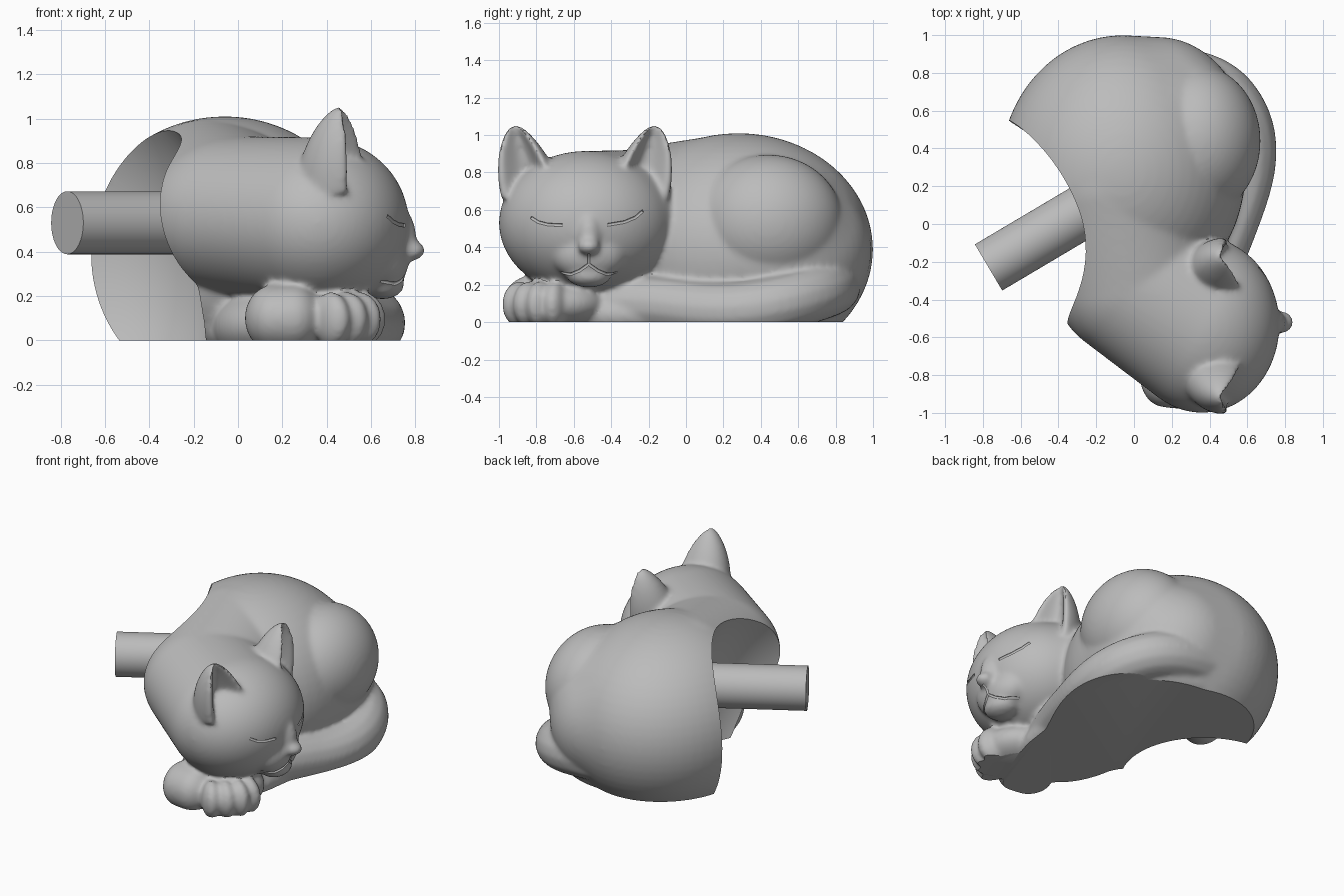
import bpy, bmesh, math
from mathutils import Vector, Matrix

if "Cube" in bpy.data.objects:
    bpy.data.objects.remove(bpy.data.objects["Cube"])

grey = bpy.data.materials.new("warm_grey")
grey.diffuse_color = (0.5, 0.5, 0.5, 1)
grey.use_nodes = True
grey.node_tree.nodes["Principled BSDF"].inputs["Base Color"].default_value = grey.diffuse_color
scene = bpy.context.scene


def add_object(name, mesh):
    ob = bpy.data.objects.new(name, mesh)
    scene.collection.objects.link(ob)
    return ob


def from_bmesh(name, bm):
    bmesh.ops.recalc_face_normals(bm, faces=bm.faces)
    mesh = bpy.data.meshes.new(name)
    bm.to_mesh(mesh)
    bm.free()
    return add_object(name, mesh)


def hull(name, *blobs):
    # Skin stretched over ellipsoids given as (centre, radii)
    bm = bmesh.new()
    for loc, radii in blobs:
        bmesh.ops.create_uvsphere(bm, u_segments=64, v_segments=32, radius=1,
                                  matrix=Matrix.Translation(loc) @ Matrix.Diagonal((*radii, 1)))
    res = bmesh.ops.convex_hull(bm, input=bm.verts)
    keep = {g for g in res['geom'] if isinstance(g, bmesh.types.BMFace)}
    bmesh.ops.delete(bm, geom=[f for f in bm.faces if f not in keep], context='FACES')
    bmesh.ops.delete(bm, geom=[v for v in bm.verts if not v.link_faces], context='VERTS')
    return from_bmesh(name, bm)


def ellipsoid(name, loc, radii, turn=0, seg=64, lean=0):
    bm = bmesh.new()
    bmesh.ops.create_uvsphere(bm, u_segments=seg, v_segments=seg // 2, radius=1)
    shear = Matrix.Identity(4)
    shear[0][2] = lean
    bm.transform(Matrix.Translation(loc) @ shear @ Matrix.Rotation(math.radians(turn), 4, 'Z')
                 @ Matrix.Diagonal((*radii, 1)))
    return from_bmesh(name, bm)


def tube(name, pts, radius, kind='NURBS'):
    cu = bpy.data.curves.new(name, 'CURVE')
    cu.dimensions = '3D'
    cu.bevel_depth, cu.bevel_resolution, cu.use_fill_caps = radius, 5, True
    sp = cu.splines.new(kind)
    sp.points.add(len(pts) - 1)
    for i, p in enumerate(pts):
        sp.points[i].co = (*p, 1)
    if kind == 'NURBS':
        sp.use_endpoint_u, sp.order_u = True, 4
    ob = add_object(name, cu)
    mesh = baked(ob)
    bpy.data.objects.remove(ob)
    return add_object(name, mesh)


def baked(ob):
    dg = bpy.context.evaluated_depsgraph_get()
    return bpy.data.meshes.new_from_object(ob.evaluated_get(dg))


def bake(ob):
    mesh = baked(ob)
    ob.modifiers.clear()
    ob.data = mesh


def cut(ob, cutter):
    m = ob.modifiers.new("cut", 'BOOLEAN')
    m.operation, m.solver, m.object = 'DIFFERENCE', 'EXACT', cutter
    bake(ob)
    bpy.data.objects.remove(cutter)


def ear(name, side):
    # Stacked hollow sections with a round lip, turned a little outwards
    bm = bmesh.new()
    rings, n = [], 40
    base = Vector((0.455, -0.54 + side * 0.275, 0.66))
    tip = Vector((0.465, -0.54 + side * 0.375, 1.06))
    turn = Matrix.Rotation(side * math.radians(15), 3, 'Z')
    for k in range(17):
        t = k / 16
        c = base.lerp(tip, t)
        w = 0.96 * (1 - t ** 1.9) ** 0.7 + 0.04
        ring = []
        for i in range(n):
            a = 2 * math.pi * i / n
            cx = math.cos(a)
            depth = 0.2 * cx if cx < 0 else 0.24 * cx - 0.29 * cx ** 3
            ring.append(bm.verts.new(c + turn @ Vector((depth * w, 0.17 * w * math.sin(a), 0))))
        rings.append(ring)
    for r0, r1 in zip(rings, rings[1:]):
        for i in range(n):
            bm.faces.new((r0[i], r0[(i + 1) % n], r1[(i + 1) % n], r1[i]))
    bm.faces.new(rings[0])
    bm.faces.new(rings[-1])
    return from_bmesh(name, bm)


# Body, head and limbs
back = ((-0.06, 0.28, 0.39), (0.65, 0.72, 0.62))
rump = ((0.13, 0.40, 0.38), (0.48, 0.59, 0.48))
flank = ((0.30, 0.49, 0.47), (0.31, 0.38, 0.35))
neck = ((0.0, -0.29, 0.56), (0.43, 0.42, 0.36))
head = ((0.36, -0.535, 0.53), (0.41, 0.465, 0.385))
parts = [
    hull("trunk", back, rump, flank),
    hull("shoulder", ((-0.12, 0.2, 0.58), (0.42, 0.42, 0.42)), neck),
    hull("head_and_neck", neck, head),
    ellipsoid("haunch", (0.335, 0.44, 0.53), (0.335, 0.40, 0.365)),
    hull("underside", ((0.1, 0.33, 0.04), (0.53, 0.5, 0.14)), ((0.24, -0.3, 0.04), (0.3, 0.42, 0.16))),
    ellipsoid("chest", (0.2, -0.25, 0.06), (0.32, 0.5, 0.2)),
    ellipsoid("muzzle", (0.64, -0.52, 0.36), (0.13, 0.2, 0.14)),
    ellipsoid("nose_bridge", (0.68, -0.52, 0.46), (0.125, 0.085, 0.17)),
    ellipsoid("nose", (0.785, -0.52, 0.405), (0.06, 0.06, 0.045)),
    ellipsoid("chin", (0.65, -0.52, 0.25), (0.1, 0.12, 0.065)),
    hull("left_paw", ((0.16, -0.80, 0.10), (0.13, 0.17, 0.15)), ((0.25, -0.82, 0.10), (0.13, 0.16, 0.15))),
    ellipsoid("right_arm", (0.40, -0.68, 0.1), (0.22, 0.25, 0.13)),
    tube("tail", [(0.05, 0.78, 0.2), (0.35, 0.81, 0.19), (0.58, 0.64, 0.13), (0.63, 0.34, 0.06),
                  (0.53, 0.05, 0.06), (0.43, -0.2, 0.11), (0.33, -0.45, 0.1)], 0.15),
    ear("left_ear", -1), ear("right_ear", 1),
]
for i, (x, y) in enumerate([(0.42, -0.89), (0.49, -0.84), (0.545, -0.78), (0.56, -0.70)]):
    parts.append(ellipsoid("toe_%d" % i, (x, y, 0.095), (0.11, 0.065, 0.125), -50 + 12 * i, 32))

# Fuse into one soft skin
bm = bmesh.new()
for p in parts:
    bm.from_mesh(p.data)
    bpy.data.objects.remove(p)
cat = from_bmesh("sleeping_cat", bm)
m = cat.modifiers.new("skin", 'REMESH')
m.mode, m.voxel_size = 'VOXEL', 0.0135
m = cat.modifiers.new("soften", 'SMOOTH')
m.factor, m.iterations = 0.5, 16
bake(cat)

# Closed eyes and mouth pressed into the face
lines = [
    [(-0.83, 0.56), (-0.79, 0.535), (-0.74, 0.522), (-0.66, 0.518)],
    [(-0.23, 0.595), (-0.27, 0.56), (-0.33, 0.535), (-0.42, 0.52)],
    [(-0.67, 0.265), (-0.62, 0.255), (-0.57, 0.275), (-0.52, 0.31),
     (-0.47, 0.275), (-0.42, 0.255), (-0.37, 0.265)],
    [(-0.52, 0.365), (-0.52, 0.31)],
]
grooves = []
for pts in lines:
    fine = [Vector(a).lerp(Vector(b), k / 4) for a, b in zip(pts, pts[1:]) for k in range(4)]
    fine.append(Vector(pts[-1]))
    path = []
    for p in fine:
        ok, hit, _, _ = cat.ray_cast(Vector((2, p.x, p.y)), Vector((-1, 0, 0)))
        path.append(hit if ok else Vector((0.7, p.x, p.y)))
    grooves.append(tube("groove", path, 0.008, kind='POLY'))
for g in grooves:
    cut(cat, g)

# Flat underside
bm = bmesh.new()
bmesh.ops.create_cube(bm, size=3, matrix=Matrix.Translation((0, 0, -1.5)))
cut(cat, from_bmesh("floor_cutter", bm))

# Round hollow in the side, deeper towards the floor
cut(cat, ellipsoid("hollow_cutter", (-0.70, -0.055, 0.42), (0.63, 0.605, 0.86), seg=96, lean=-0.14))

# Rod running into the hollow
bm = bmesh.new()
bmesh.ops.create_cone(bm, cap_ends=True, segments=64, radius1=0.142, radius2=0.142, depth=1.0)
axis = Vector((0.86, 0.51, 0)).normalized()
bm.transform(Matrix.Translation(Vector((-0.77, -0.23, 0.53)) + axis * 0.5)
             @ axis.to_track_quat('Z', 'Y').to_matrix().to_4x4())
rod = from_bmesh("rod", bm)

for ob in (cat, rod):
    ob.data.materials.clear()
    ob.data.materials.append(grey)
    bpy.ops.object.select_all(action='DESELECT')
    ob.select_set(True)
    bpy.context.view_layer.objects.active = ob
    bpy.ops.object.shade_smooth_by_angle(angle=math.radians(35))
